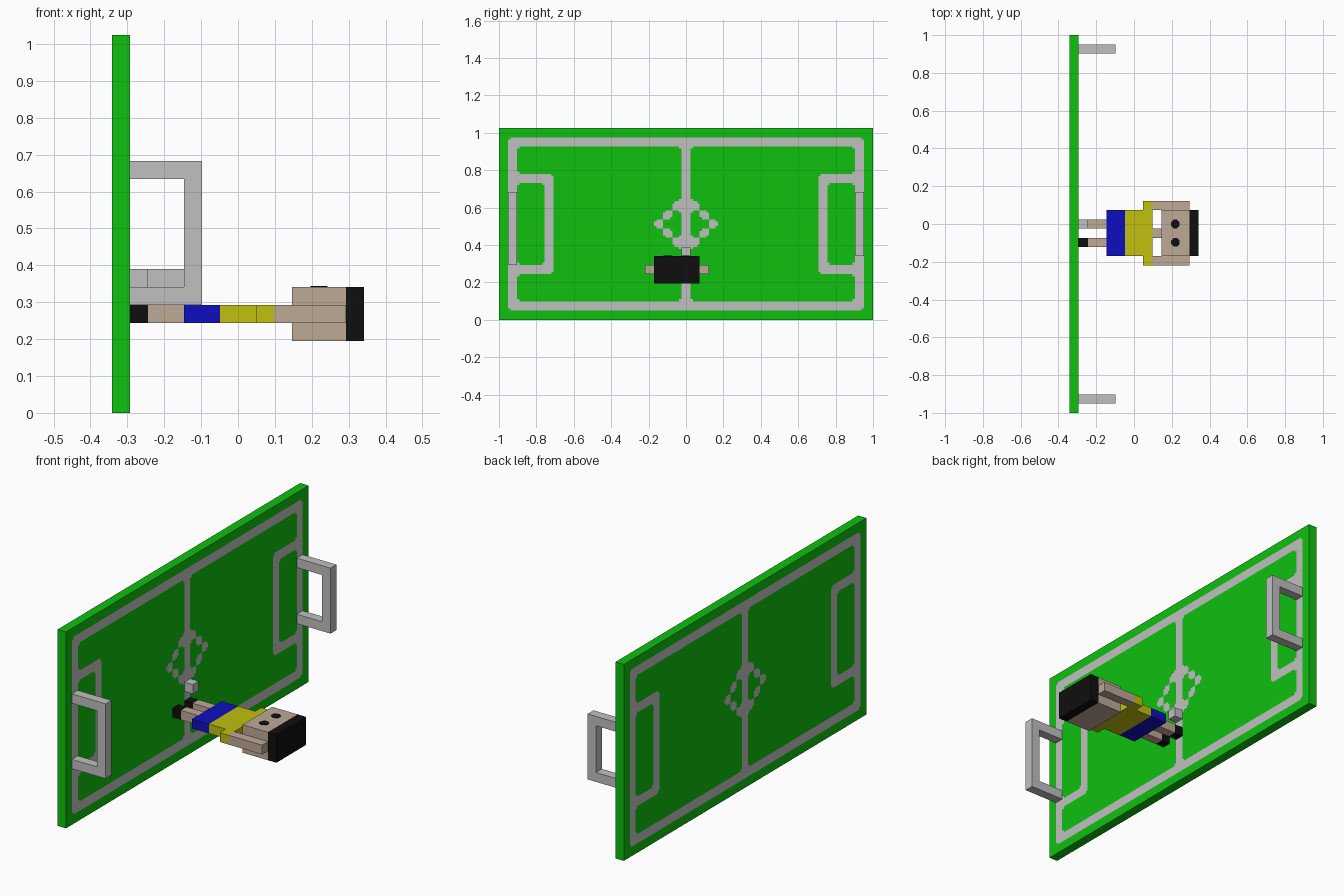
import bpy, bmesh, math
from mathutils import Matrix

if "Cube" in bpy.data.objects:
    bpy.data.objects.remove(bpy.data.objects["Cube"])

U = 2 / 41                      # one block
COLS, ROWS = 41, 21             # pitch size in blocks
SUB = 4                         # paint resolution per block
X0 = -7 * U                     # back of the board


def material(name, rgb):
    m = bpy.data.materials.new(name)
    m.diffuse_color = (*rgb, 1)
    m.use_nodes = True
    m.node_tree.nodes["Principled BSDF"].inputs["Base Color"].default_value = m.diffuse_color
    return m


GREEN = material("grass green", (0.0045, 0.53, 0.0045))
GREY = material("line grey", (0.53, 0.53, 0.53))
SKIN = material("skin", (0.515, 0.40, 0.305))
BLACK = material("black", (0.0045, 0.0045, 0.0045))
BLUE = material("shorts blue", (0.0045, 0.0045, 0.53))
YELLOW = material("shirt yellow", (0.53, 0.53, 0.0045))


def add_object(name, bm, mats):
    bmesh.ops.recalc_face_normals(bm, faces=bm.faces[:])
    mesh = bpy.data.meshes.new(name)
    bm.to_mesh(mesh)
    bm.free()
    for m in mats:
        mesh.materials.append(m)
    ob = bpy.data.objects.new(name, mesh)
    bpy.context.collection.objects.link(ob)
    return ob


def add_box(bm, x, y, z):
    """Box from (min, max) pairs in blocks; y is measured from the centre line."""
    size = [(b - a) * U for a, b in (x, y, z)]
    mid = (X0 + sum(x) * U / 2, sum(y) * U / 2, sum(z) * U / 2)
    bmesh.ops.create_cube(bm, size=1, matrix=Matrix.Translation(mid) @ Matrix.Diagonal((*size, 1)))


def part(name, mat, *boxes):
    bm = bmesh.new()
    for b in boxes:
        add_box(bm, *b)
    return add_object(name, bm, [mat])


# Pitch markings: is the block (column, row) part of a painted line?
def is_line(c, r):
    dy, dz = abs(c - 20), abs(r - 10)
    if dy > 19 or dz > 9:
        return 0
    border = dy == 19 or dz == 9
    halfway = dy == 0
    circle = (dz == 0 and dy == 3) or (dz == 1 and dy == 2) or (dz == 2 and dy <= 1)
    box = (dy == 15 and dz <= 5) or (dz == 5 and dy >= 15)
    return int(border or halfway or circle or box)


def painted(y, z):
    """Softened line mask, which rounds the corners of the markings."""
    c, r = (y + 1) / U - 0.5, z / U - 0.5
    ci, ri = math.floor(c), math.floor(r)
    a, b = c - ci, r - ri
    v = ((1 - a) * (1 - b) * is_line(ci, ri) + a * (1 - b) * is_line(ci + 1, ri)
         + (1 - a) * b * is_line(ci, ri + 1) + a * b * is_line(ci + 1, ri + 1))
    return v >= 0.5


# Upright pitch board with markings on both sides
bm = bmesh.new()
to_wall = Matrix(((0, 0, 1, X0), (1, 0, 0, 0), (0, 1, 0, ROWS * U / 2), (0, 0, 0, 1)))
bmesh.ops.create_grid(bm, x_segments=COLS * SUB, y_segments=ROWS * SUB, size=0.5,
                      matrix=to_wall @ Matrix.Diagonal((COLS * U, ROWS * U, 1, 1)))
ext = bmesh.ops.extrude_face_region(bm, geom=bm.faces[:], use_keep_orig=True)
for v in ext["geom"]:
    if isinstance(v, bmesh.types.BMVert):
        v.co.x += U
bm.normal_update()
for f in bm.faces:
    if abs(f.normal.x) > 0.5:
        p = f.calc_center_median()
        f.material_index = int(painted(p.y, p.z))
add_object("pitch_board", bm, [GREEN, GREY])

# Goals: two bars and a crossbar; the rear one is a block narrower
for name, y, low in (("front_goal", -19, 6), ("rear_goal", 19, 7)):
    span = (y - 0.5, y + 0.5)
    part(name, GREY,
         ((1, 4), span, (13, 14)),
         ((1, 4), span, (low, low + 1)),
         ((4, 5), span, (low, 14)))

# Ball
part("ball", GREY, ((1, 2), (-0.5, 0.5), (7, 8)))

# Player, standing out from the board; mirrored about y = -1 block
MID = -1
flat = (5, 6)


def pair(lo, hi):
    return (MID + lo, MID + hi), (MID - hi, MID - lo)


part("shoes", BLACK, *[((1, 2), s, flat) for s in pair(0.5, 1.5)])
part("legs", SKIN, *[((2, 4), s, flat) for s in pair(0.5, 1.5)])
part("shorts", BLUE, ((4, 6), (MID - 2.5, MID + 2.5), flat))
part("shirt", YELLOW, ((6, 9), (MID - 2.5, MID + 2.5), flat),
     *[((8, 9), s, flat) for s in pair(2.5, 3.5)])
part("arms", SKIN, *[((9, 13), s, flat) for s in pair(2.5, 3.5)])
part("neck", SKIN, ((9, 10), (MID - 0.5, MID + 0.5), flat))
part("head", SKIN, ((10, 13), (MID - 2.5, MID + 2.5), (4, 7)))
part("hair", BLACK, ((13, 14), (MID - 2.5, MID + 2.5), (4, 7)))

# Eyes: thin octagonal plates on the face
bm = bmesh.new()
for side in (-1, 1):
    place = Matrix.Translation((X0 + 11.5 * U, (MID + side) * U, 7 * U))
    bmesh.ops.create_cone(bm, cap_ends=True, segments=8, radius1=0.5 * U, radius2=0.5 * U,
                          depth=0.004, matrix=place @ Matrix.Rotation(math.pi / 8, 4, 'Z'))
add_object("eyes", bm, [BLACK])
